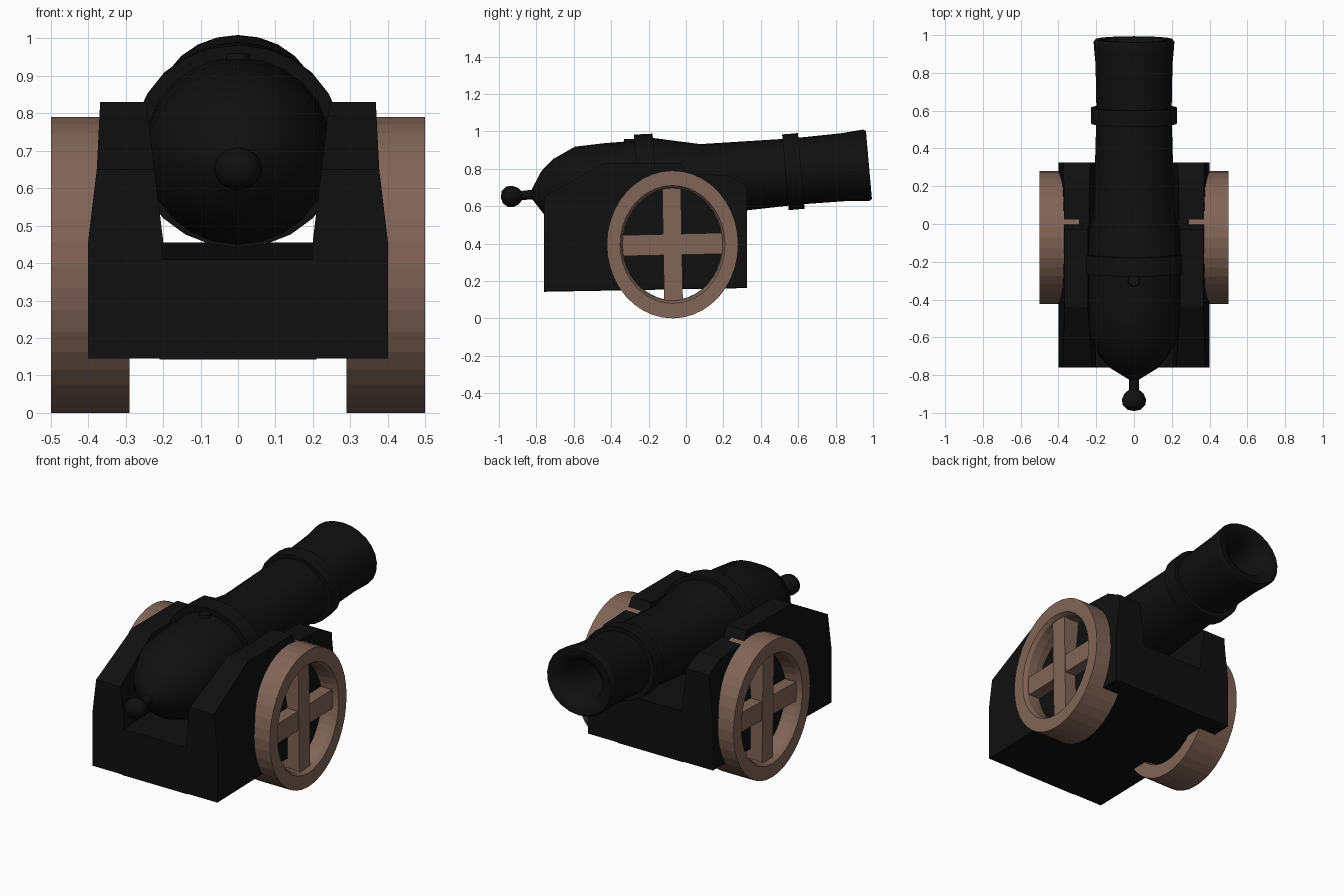
import bpy, bmesh, math
from mathutils import Matrix, Vector

cube = bpy.data.objects.get("Cube")
if cube:
    bpy.data.objects.remove(cube, do_unlink=True)


def material(name, color, rough=0.8):
    m = bpy.data.materials.new(name)
    m.use_nodes = True
    m.diffuse_color = (*color, 1)
    bsdf = next(n for n in m.node_tree.nodes if n.type == 'BSDF_PRINCIPLED')
    bsdf.inputs["Base Color"].default_value = (*color, 1)
    bsdf.inputs["Roughness"].default_value = rough
    return m


IRON = material("black iron", (0.005, 0.005, 0.005))
WOOD = material("brown wood", (0.22, 0.13, 0.097))


def finish(bm, name, mat, smooth=None):
    bmesh.ops.recalc_face_normals(bm, faces=bm.faces)
    mesh = bpy.data.meshes.new(name)
    bm.to_mesh(mesh)
    bm.free()
    mesh.materials.append(mat)
    ob = bpy.data.objects.new(name, mesh)
    bpy.context.collection.objects.link(ob)
    if smooth:
        bpy.ops.object.select_all(action='DESELECT')
        ob.select_set(True)
        bpy.context.view_layer.objects.active = ob
        bpy.ops.object.shade_smooth_by_angle(angle=math.radians(smooth))
    return ob


def lathe(profile, axis, steps, closed=False):
    """Spin (along axis, radius) points around the x or y axis."""
    bm = bmesh.new()
    pts = [Vector((a, 0, r)) if axis == 'X' else Vector((0, a, r)) for a, r in profile]
    verts = [bm.verts.new(p) for p in pts]
    pairs = list(zip(verts, verts[1:])) + ([(verts[-1], verts[0])] if closed else [])
    edges = [bm.edges.new(p) for p in pairs]
    bmesh.ops.spin(bm, geom=verts + edges, cent=(0, 0, 0), angle=2 * math.pi, steps=steps,
                   axis=(1, 0, 0) if axis == 'X' else (0, 1, 0))
    bmesh.ops.remove_doubles(bm, verts=bm.verts, dist=1e-4)
    return bm


def prism(outline, x0, x1):
    """Extrude a side outline of (y, z) points from x0 to x1."""
    bm = bmesh.new()
    face = bm.faces.new([bm.verts.new((x0, y, z)) for y, z in outline])
    ext = bmesh.ops.extrude_face_region(bm, geom=[face])
    moved = [v for v in ext["geom"] if isinstance(v, bmesh.types.BMVert)]
    bmesh.ops.translate(bm, verts=moved, vec=(x1 - x0, 0, 0))
    return bm


# Barrel with knob, breech, two bands, flared muzzle and bore
TILT = Matrix.Translation((0, 0.976, 0.82)) @ Matrix.Rotation(math.atan(0.088), 4, 'X') \
    @ Matrix.Translation((0, -0.976, 0))
barrel_profile = [
    (-0.998, 0), (-0.99, 0.032), (-0.965, 0.054), (-0.935, 0.057), (-0.905, 0.045),
    (-0.885, 0.024), (-0.83, 0.026), (-0.815, 0.05), (-0.77, 0.12), (-0.7, 0.18),
    (-0.58, 0.235), (-0.42, 0.24), (-0.26, 0.238), (-0.26, 0.272), (-0.16, 0.268),
    (-0.16, 0.245), (0.09, 0.19), (0.53, 0.179), (0.53, 0.203), (0.615, 0.203),
    (0.615, 0.178), (0.85, 0.182), (0.93, 0.189), (0.965, 0.191), (0.978, 0.183),
    (0.976, 0.15), (0.95, 0.115), (0.88, 0.095), (0.6, 0.09), (0.6, 0)]
bm = lathe(barrel_profile, 'Y', 24)
for v in bm.verts:
    v.co.x *= 1.04 if -0.86 < v.co.y < 0 else 1.12
bmesh.ops.transform(bm, matrix=TILT, verts=bm.verts)
finish(bm, "barrel", IRON, 40)

# Touch hole boss on the breech
bm = bmesh.new()
bmesh.ops.create_cone(bm, cap_ends=True, segments=12, radius1=0.036, radius2=0.03, depth=0.03,
                      matrix=Matrix.Translation((0, -0.3, 0.945)))
finish(bm, "touch_hole", IRON, 40)

# Carriage cheeks: tapered outward faces, leaning inner faces
cheek_outline = [(-0.76, 0.145), (0.325, 0.165), (0.325, 0.71), (0.22, 0.765), (0.0, 0.775),
                 (-0.03, 0.83), (-0.44, 0.83), (-0.76, 0.65)]
for side, label in ((1, "left"), (-1, "right")):
    bm = prism(cheek_outline, 0.2, 0.4)
    for z in (0.46, 0.65):
        bmesh.ops.bisect_plane(bm, geom=bm.verts[:] + bm.edges[:] + bm.faces[:],
                               plane_co=(0, 0, z), plane_no=(0, 0, 1))
    for v in bm.verts:
        rise = max(0, v.co.z - 0.46)
        if v.co.x > 0.3:
            v.co.x -= 0.12 * min(rise, 0.19) + 0.05 * max(0, rise - 0.19)
        else:
            v.co.x += 0.12 * rise
        v.co.x *= side
    finish(bm, label + "_cheek", IRON)

# Carriage bed between the cheeks
bed = prism([(-0.76, 0.142), (0.325, 0.162), (0.325, 0.455), (-0.76, 0.41)], -0.21, 0.21)
finish(bed, "carriage_bed", IRON)

# Wheels: slightly oval rims with crossed spokes
CENTRE = (-0.072, 0.395)
rim_profile = [(0.29, 0.395), (0.5, 0.395), (0.5, 0.315), (0.48, 0.302), (0.43, 0.297),
               (0.34, 0.302), (0.29, 0.315)]
for side, label in ((1, "left"), (-1, "right")):
    place = Matrix.Translation((0, *CENTRE)) @ Matrix.Diagonal((side, 0.89, 1, 1))
    bm = lathe(rim_profile, 'X', 40, closed=True)
    bmesh.ops.transform(bm, matrix=place, verts=bm.verts)
    finish(bm, label + "_wheel_rim", WOOD, 8)
    for i, kind in enumerate(("upright", "level")):
        bm = bmesh.new()
        bmesh.ops.create_cube(bm, size=1, matrix=Matrix.Translation((0.425, 0, 0))
                              @ Matrix.Rotation(i * math.pi / 2 + 0.02, 4, 'X')
                              @ Matrix.Diagonal((0.1 - 0.01 * i, 0.112, 0.66, 1)))
        bmesh.ops.transform(bm, matrix=place, verts=bm.verts)
        finish(bm, f"{label}_wheel_{kind}_spoke", WOOD)
